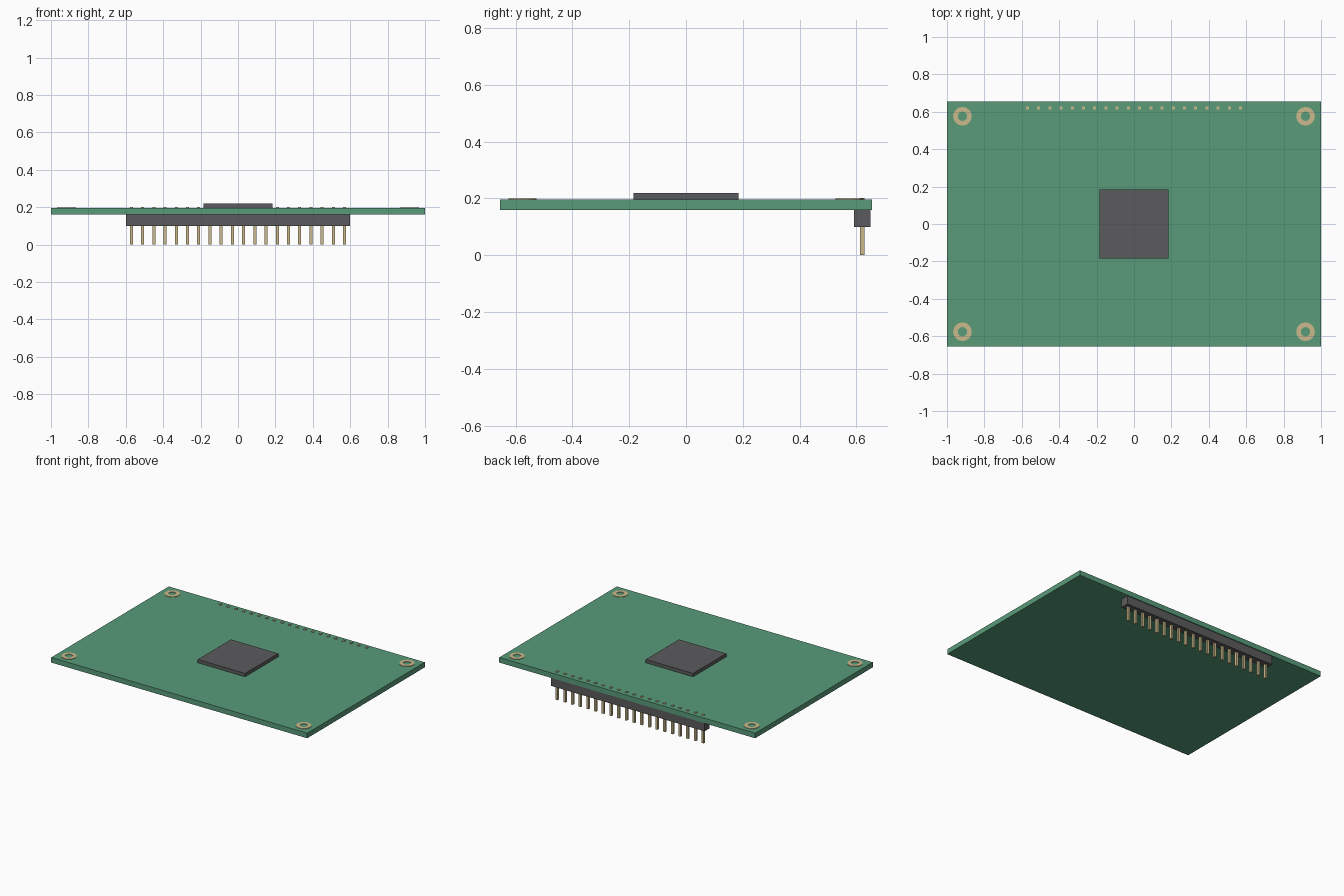
import bpy
import bmesh
from math import cos, sin, tau
from mathutils import Matrix

cube = bpy.data.objects.get("Cube")
if cube:
    bpy.data.objects.remove(cube, do_unlink=True)


def material(name, rgb):
    mat = bpy.data.materials.new(name)
    mat.use_nodes = True
    colour = (*rgb, 1.0)
    mat.diffuse_color = colour
    mat.node_tree.nodes["Principled BSDF"].inputs["Base Color"].default_value = colour
    return mat


green = material("board green", (0.10, 0.33, 0.195))
dark = material("dark grey plastic", (0.105, 0.105, 0.11))
gold = material("pale gold", (0.60, 0.49, 0.26))


def add_object(name, bm, mat):
    bmesh.ops.recalc_face_normals(bm, faces=bm.faces)
    mesh = bpy.data.meshes.new(name)
    bm.to_mesh(mesh)
    bm.free()
    mesh.materials.append(mat)
    obj = bpy.data.objects.new(name, mesh)
    bpy.context.collection.objects.link(obj)
    return obj


def add_box(name, mat, x, y, z):
    """Box from (low, high) pairs along each axis."""
    spans = (x, y, z)
    centre = [(a + b) / 2 for a, b in spans]
    size = [b - a for a, b in spans]
    bm = bmesh.new()
    bmesh.ops.create_cube(bm, size=1, matrix=Matrix.Translation(centre) @ Matrix.Diagonal((*size, 1)))
    return add_object(name, bm, mat)


def add_ring(name, mat, cx, cy, inner, outer, low, high, sides=16):
    """Flat washer swept from a rectangular section."""
    section = [(inner, low), (outer, low), (outer, high), (inner, high)]
    bm = bmesh.new()
    loops = []
    for i in range(sides):
        a = tau * i / sides
        loops.append([bm.verts.new((cx + r * cos(a), cy + r * sin(a), z)) for r, z in section])
    for i, loop in enumerate(loops):
        after = loops[(i + 1) % sides]
        for j in range(4):
            k = (j + 1) % 4
            bm.faces.new((loop[j], after[j], after[k], loop[k]))
    return add_object(name, bm, mat)


# Circuit board and central chip
BOTTOM, TOP = 0.16, 0.196
add_box("circuit_board", green, (-1, 1), (-0.656, 0.656), (BOTTOM, TOP))
add_box("chip", dark, (-0.185, 0.185), (-0.185, 0.185), (TOP, 0.22))

# Connector strip under the back edge
add_box("pin_header", dark, (-0.6, 0.6), (0.592, 0.65), (0.1, BOTTOM))

# Pins through the strip and board
PINS, PITCH, HALF, ROW = 20, 0.06, 0.008, 0.621
for i in range(PINS):
    x = (i - (PINS - 1) / 2) * PITCH
    add_box(f"pin_{i + 1}", gold, (x - HALF, x + HALF), (ROW - HALF, ROW + HALF), (0, 0.201))

# Corner mounting pads
for sx, side in ((-1, "right"), (1, "left")):
    for sy, end in ((-1, "front"), (1, "back")):
        add_ring(f"mounting_pad_{end}_{side}", gold, sx * 0.917, sy * 0.576,
                 0.025, 0.05, TOP - 0.002, TOP + 0.003)
